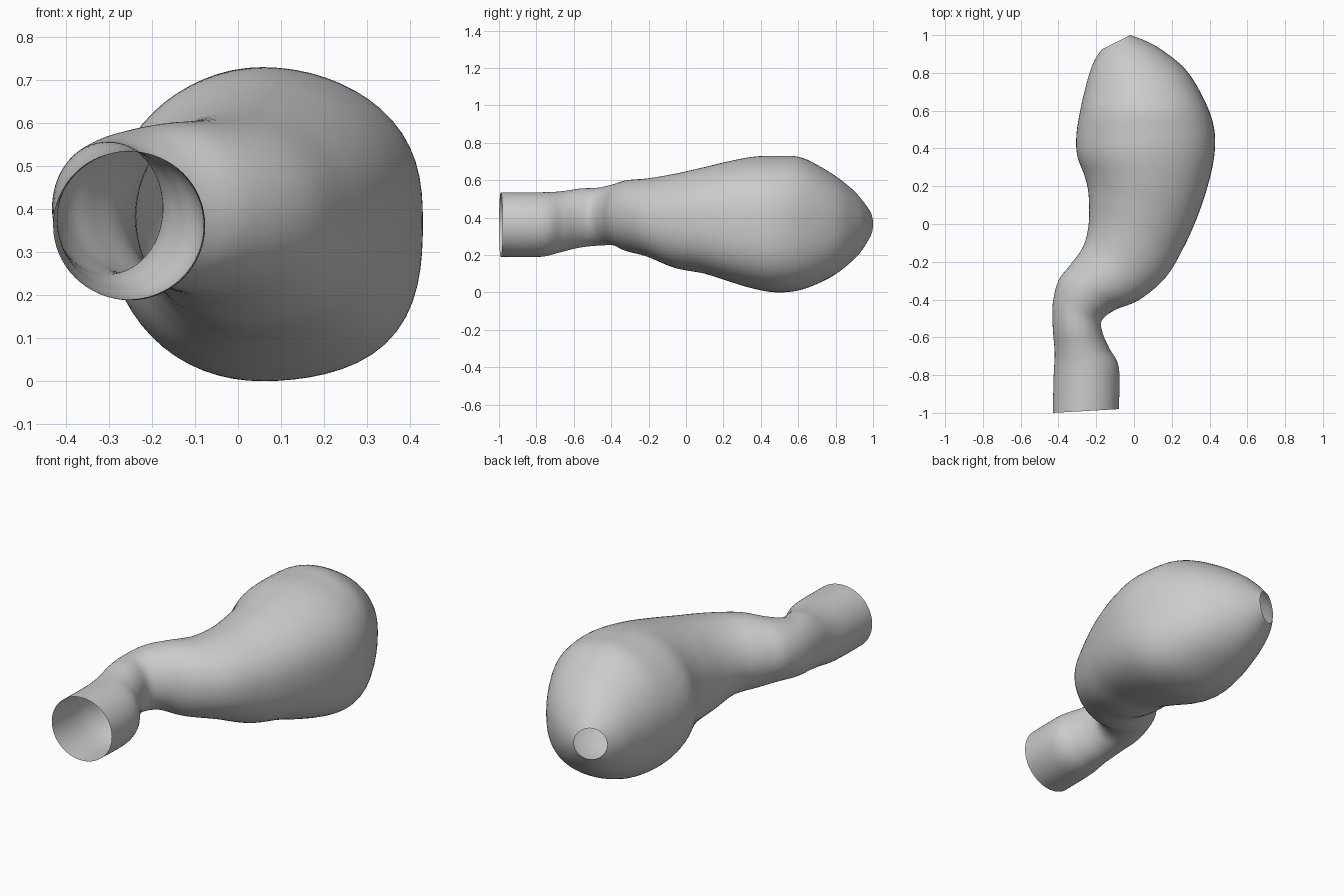
import bpy
import bmesh
import math
from mathutils import Vector

cube = bpy.data.objects.get("Cube")
if cube:
    bpy.data.objects.remove(cube, do_unlink=True)

SIDES = 64
STEPS = 6

# Cross-sections: right edge x, y; left edge x, y; bottom z, top z
SECTIONS = [
    (-.43, -1, -.08, -.98, .19, .535),
    (-.425, -.8, -.08, -.76, .19, .535),
    (-.42, -.68, -.13, -.66, .215, .54),
    (-.43, -.55, -.165, -.58, .24, .555),
    (-.43, -.42, -.17, -.51, .25, .56),
    (-.4, -.3, -.1, -.455, .25, .58),
    (-.34, -.22, .03, -.4, .22, .6),
    (-.27, -.12, .17, -.28, .19, .61),
    (-.24, 0, .27, -.11, .13, .635),
    (-.24, .15, .34, .05, .1, .67),
    (-.26, .25, .39, .2, .06, .7),
    (-.3, .36, .425, .36, .02, .725),
    (-.305, .47, .425, .5, 0, .73),
    (-.285, .6, .38, .64, .015, .72),
    (-.255, .73, .28, .81, .08, .64),
    (-.225, .83, .15, .92, .16, .56),
    (-.195, .89, .06, .97, .22, .5),
    (-.17, .925, -.02, 1, .28, .45),
]


def smooth_between(a, b, c, d, t):
    """Catmull-Rom blend of four neighbouring sections."""
    return [q + .5 * t * (r - p + t * (2 * p - 5 * q + 4 * r - s
                                       + t * (3 * (q - r) + s - p)))
            for p, q, r, s in zip(a, b, c, d)]


def all_sections():
    last = len(SECTIONS) - 1
    for i in range(last):
        near = [SECTIONS[min(max(i + k, 0), last)] for k in (-1, 0, 1, 2)]
        for step in range(STEPS):
            yield smooth_between(*near, step / STEPS)
    yield SECTIONS[last]


def ring_points(section):
    """Rounded outline, fuller on the outer side where the pouch is wide."""
    rx, ry, lx, ly, low, high = section
    right = Vector((rx, ry, (low + high) / 2))
    left = Vector((lx, ly, (low + high) / 2))
    centre = (right + left) / 2
    across = (left - right) / 2
    up = Vector((0, 0, (high - low) / 2))
    fullness = min(max((up.z - .17) / .19, 0), 1)
    for k in range(SIDES):
        angle = math.tau * k / SIDES
        c, s = math.cos(angle), math.sin(angle)
        boxy = .3 * max(c, 0) * (1 - s) + .25 * max(c, 0) + .1 * max(-s, 0)
        power = 2 + fullness * boxy
        scale = (abs(c) ** power + abs(s) ** power) ** (-1 / power)
        yield centre + scale * (c * across + s * up)


# Hollow curved pouch, open at the wide neck and at the small outlet
bm = bmesh.new()
rings = [[bm.verts.new(p) for p in ring_points(s)] for s in all_sections()]
for ring, following in zip(rings, rings[1:]):
    for k in range(SIDES):
        n = (k + 1) % SIDES
        face = bm.faces.new((ring[k], following[k], following[n], ring[n]))
        face.smooth = True

mesh = bpy.data.meshes.new("curved_pouch")
bm.to_mesh(mesh)
bm.free()
pouch = bpy.data.objects.new("curved_pouch", mesh)
bpy.context.collection.objects.link(pouch)

# Plain grey surface
grey = bpy.data.materials.new("light_grey")
grey.use_nodes = True
colour = (.6, .6, .6, 1)
grey.diffuse_color = colour
grey.node_tree.nodes["Principled BSDF"].inputs["Base Color"].default_value = colour
mesh.materials.append(grey)
